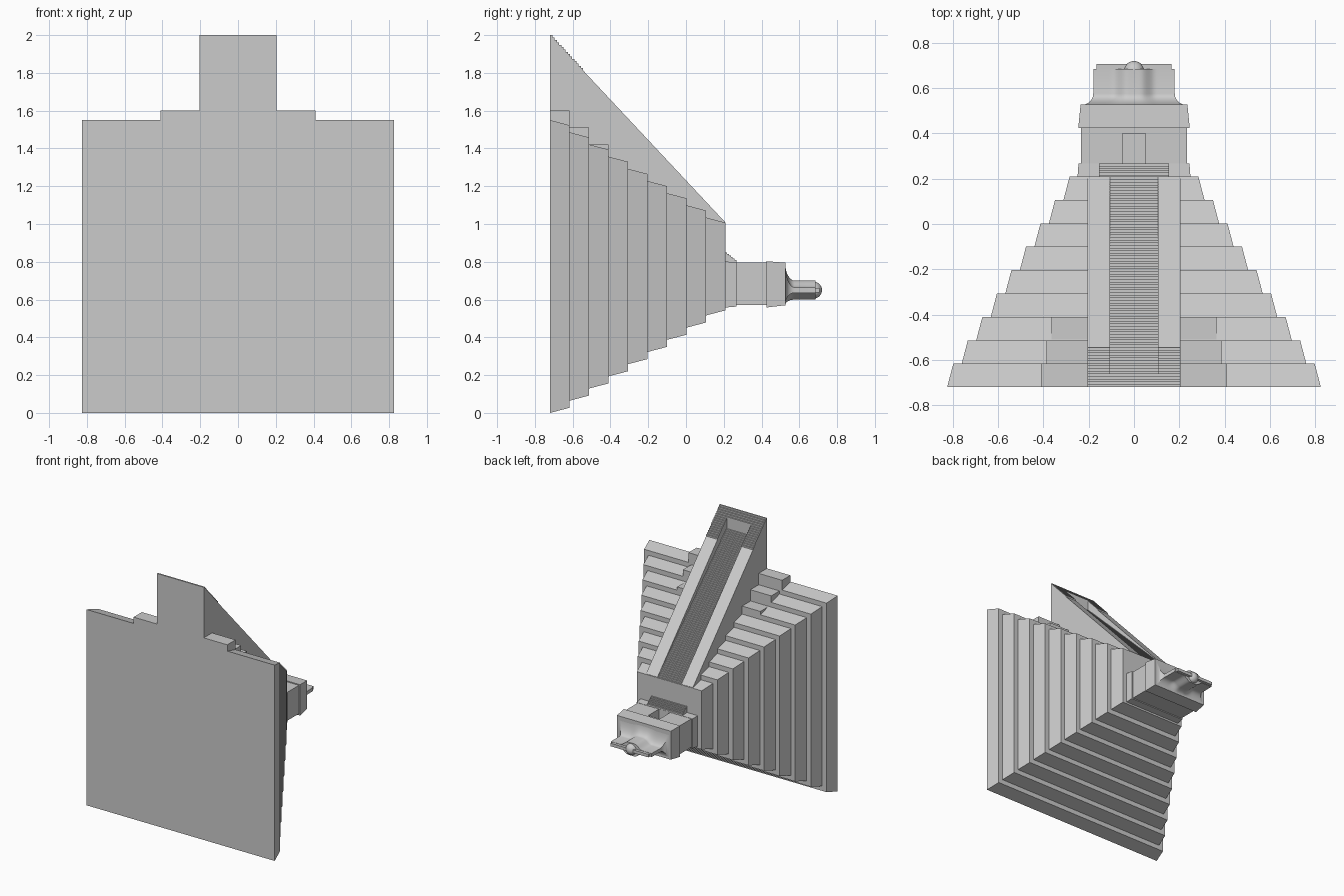
import bpy, bmesh, math

cube = bpy.data.objects.get("Cube")
if cube:
    bpy.data.objects.remove(cube, do_unlink=True)

stone = bpy.data.materials.new("grey stone")
stone.use_nodes = True
GREY = (0.6, 0.6, 0.6, 1)
stone.diffuse_color = GREY
stone.node_tree.nodes["Principled BSDF"].inputs["Base Color"].default_value = GREY


def finish(name, bm):
    bmesh.ops.recalc_face_normals(bm, faces=bm.faces)
    mesh = bpy.data.meshes.new(name)
    bm.to_mesh(mesh)
    bm.free()
    mesh.materials.append(stone)
    obj = bpy.data.objects.new(name, mesh)
    bpy.context.collection.objects.link(obj)
    return obj


def skin(name, rings):
    """Closed solid through a list of equal-sized point rings."""
    bm = bmesh.new()
    rows = [[bm.verts.new(p) for p in ring] for ring in rings]
    n = len(rows[0])
    for a, b in zip(rows, rows[1:]):
        for i in range(n):
            j = (i + 1) % n
            bm.faces.new((a[i], a[j], b[j], b[i]))
    bm.faces.new(rows[0])
    bm.faces.new(rows[-1])
    return finish(name, bm)


def rect(y, w, z0, z1):
    return [(-w, y, z0), (w, y, z0), (w, y, z1), (-w, y, z1)]


def box(name, x0, x1, y0, y1, z0, z1):
    return skin(name, [[(x, y0, z0), (x, y1, z0), (x, y1, z1), (x, y0, z1)]
                       for x in (x0, x1)])


def prism(name, x0, x1, profile):
    return skin(name, [[(x, y, z) for y, z in profile] for x in (x0, x1)])


def steps(start, end, count):
    """Staircase outline between two (y, z) points."""
    (y0, z0), (y1, z1) = start, end
    dy, dz = (y1 - y0) / count, (z1 - z0) / count
    pts = [start]
    for i in range(count):
        pts += [(y0 + dy * (i + 1), z0 + dz * i), (y0 + dy * (i + 1), z0 + dz * (i + 1))]
    return pts


# Nine sloping tiers
BASE, MID = -0.72, 0.775
TIER = 0.1033
for i in range(9):
    y = BASE + TIER * i
    w, h = 0.825 - 0.0642 * i, 0.775 - 0.0645 * i
    skin(f"tier_{i + 1}", [rect(y, w, MID - h, MID + h),
                           rect(y + TIER, w - 0.027, MID - h + 0.027, MID + h - 0.027)])

# Flat blocks beside the foot of the stair
for i in range(3):
    y, w = BASE + TIER * i, 0.41 - 0.023 * i
    box(f"side_block_{i + 1}", -w, w, y, y + TIER, 1.2, 1.6 - 0.09 * i)

# Great stair: stepped foot, two side ramps, sunken flight
FOOT, HEAD = (BASE, 2.0), (0.207, 1.01)


def on_ramp(y):
    return (y, 2.0 + (y - BASE) / (HEAD[0] - BASE) * (HEAD[1] - 2.0))


foot_end, ramp_start = on_ramp(-0.66), on_ramp(-0.545)
prism("stair_foot", -0.205, 0.205,
      steps(FOOT, foot_end, 5) + [(foot_end[0], 1.0), (BASE, 1.0)])
for side, x0, x1 in (("right", -0.205, -0.105), ("left", 0.105, 0.205)):
    prism(f"{side}_ramp", x0, x1,
          steps(foot_end, ramp_start, 10) + [HEAD, (HEAD[0], 0.95), (foot_end[0], 0.95)])
prism("stair_flight", -0.105, 0.105,
      steps((foot_end[0], foot_end[1] - 0.08), (HEAD[0], HEAD[1] - 0.01), 75)
      + [(HEAD[0], 0.95), (foot_end[0], 0.95)])

# Temple platform and its small steps
skin("temple_platform", [rect(0.2, 0.25, 0.557, 0.802), rect(0.268, 0.245, 0.563, 0.797)])
prism("temple_steps", -0.155, 0.155,
      steps((0.207, 0.85), (0.267, 0.8), 6) + [(0.267, 0.75), (0.207, 0.75)])

# Temple walls around an open doorway
box("temple_rear", -0.235, 0.235, 0.26, 0.43, 0.57, 0.70)
box("door_lintel", -0.05, 0.05, 0.40, 0.43, 0.70, 0.795)
for side, x0, x1 in (("right", -0.235, -0.05), ("left", 0.05, 0.235)):
    box(f"{side}_door_wall", x0, x1, 0.26, 0.43, 0.70, 0.795)
skin("temple_cornice", [rect(0.425, 0.246, 0.558, 0.803), rect(0.527, 0.236, 0.57, 0.795)])

# Roof crest: flares out of the cornice into a thin ridged slab
US = [-1 + 2 * i / 32 for i in range(33)]


def crest_ring(y, w, blend):
    """blend 1 is the full cornice section, 0 the thin ridged slab."""
    top, bottom = [], []
    for u in US:
        k = min(max((abs(u) - 0.15) / 0.4, 0), 1)
        slab = 0.014 + 0.036 * (0.5 + 0.5 * math.cos(math.pi * k))
        top.append((u * w, y, 0.65 + slab + (0.145 - slab) * blend))
        bottom.append((u * w, y, 0.65 - slab - (0.08 - slab) * blend))
    return top + bottom[::-1]


rings = []
for i in range(9):
    t = i / 8 * math.pi / 2
    rings.append(crest_ring(0.525 + 0.05 * (1 - math.cos(t)),
                            0.18 + 0.055 * (1 - math.sin(t)), 1 - math.sin(t)))
rings += [crest_ring(0.685, 0.178, 0)]
crest = skin("roof_crest", rings)
box("crest_edge", -0.165, 0.165, 0.67, 0.707, 0.638, 0.662)

# Rounded knob on the crest ridge
bm = bmesh.new()
bmesh.ops.create_uvsphere(bm, u_segments=24, v_segments=14, radius=0.045)
bmesh.ops.translate(bm, verts=bm.verts, vec=(0, 0.675, 0.65))
knob = finish("crest_knob", bm)

# Smooth the curved parts only
bpy.ops.object.select_all(action='DESELECT')
for obj in (crest, knob):
    obj.select_set(True)
bpy.context.view_layer.objects.active = crest
bpy.ops.object.shade_smooth_by_angle(angle=math.radians(40))
